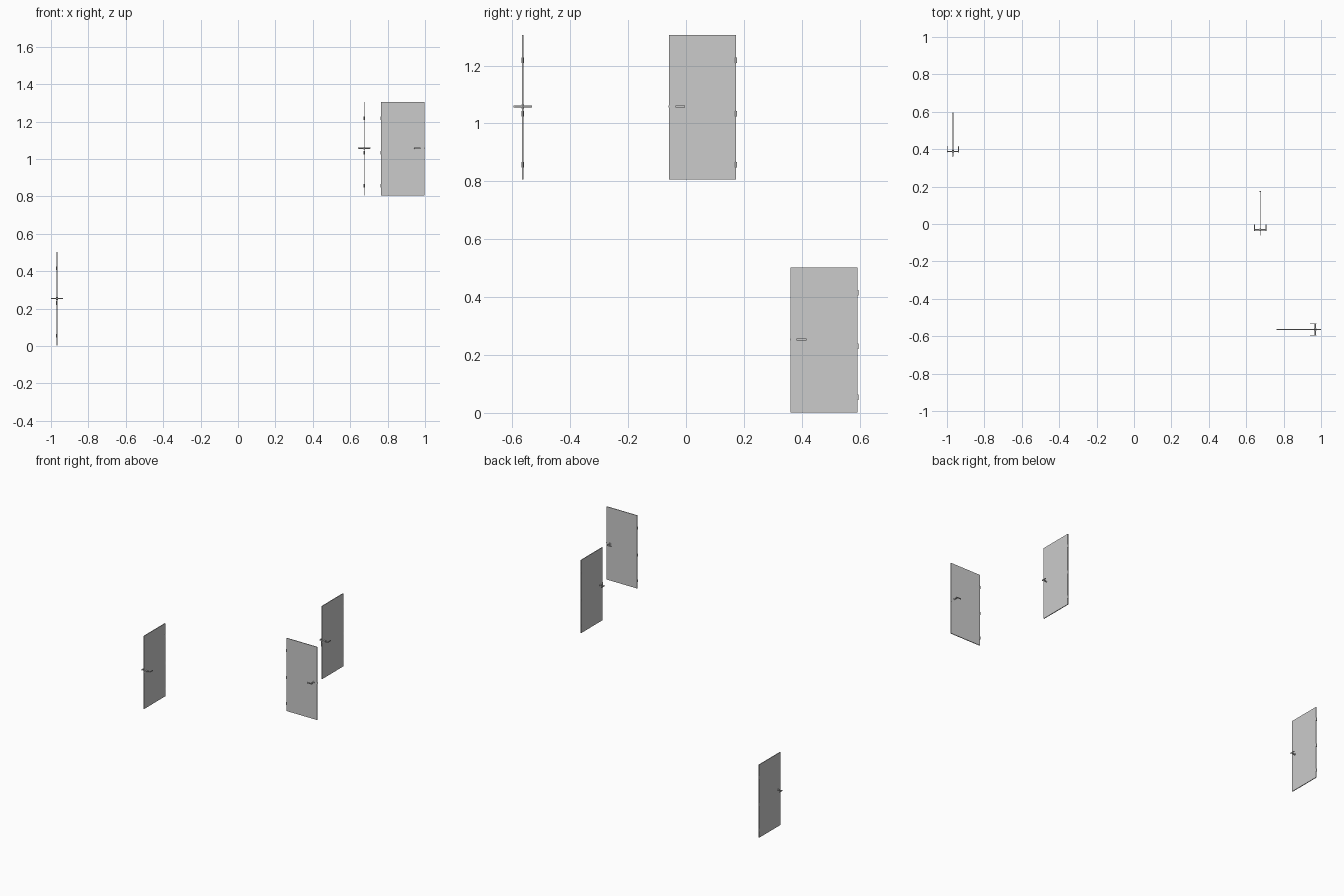
import bpy
from math import pi
from mathutils import Matrix

if "Cube" in bpy.data.objects:
    bpy.data.objects.remove(bpy.data.objects["Cube"])

H, W, T = 0.5, 0.231, 0.005      # door height, width, thickness


def finish(ob, name, frame, bevel=0):
    # place a part built in door space (x = from latch edge, y = thickness)
    ob.name = name
    ob.matrix_world = frame @ ob.matrix_basis
    if bevel:
        m = ob.modifiers.new("bevel", 'BEVEL')
        m.width, m.segments = bevel, 2


def box(name, frame, loc, size, bevel=0):
    bpy.ops.mesh.primitive_cube_add(size=1)
    ob = bpy.context.object
    ob.data.transform(Matrix.Diagonal((*size, 1)))
    ob.location = loc
    ob.matrix_basis = Matrix.Translation(loc)
    finish(ob, name, frame, bevel)


def rod(name, frame, loc, r, length, axis='Z'):
    bpy.ops.mesh.primitive_cylinder_add(vertices=16, radius=r, depth=length)
    ob = bpy.context.object
    if axis != 'Z':
        ob.data.transform(Matrix.Rotation(pi / 2, 4, 'X' if axis == 'Y' else 'Y'))
    bpy.ops.object.shade_smooth_by_angle()
    ob.matrix_basis = Matrix.Translation(loc)
    finish(ob, name, frame)


def door(tag, pos, angle):
    f = Matrix.Translation(pos) @ Matrix.Rotation(angle, 4, 'Z')
    box(tag + "_panel", f, (W / 2, 0, H / 2), (W, T, H))
    # latch plate and bolt on the free edge
    box(tag + "_latch_plate", f, (0.0005, 0, 0.242), (0.002, 0.0052, 0.036))
    box(tag + "_latch_bolt", f, (0.0, 0, 0.252), (0.005, 0.003, 0.007))
    # lever handle on both faces
    for side, s in (("front", -1), ("back", 1)):
        rod(f"{tag}_{side}_rose", f, (0.027, s * 0.0035, 0.252), 0.007, 0.003, 'Y')
        rod(f"{tag}_{side}_stem", f, (0.027, s * 0.016, 0.252), 0.0035, 0.028, 'Y')
        box(f"{tag}_{side}_lever", f, (0.038, s * 0.0302, 0.252),
            (0.034, 0.004, 0.007), 0.001)
    # hinge knuckles
    for i, z in enumerate((0.052, 0.228, 0.413)):
        rod(f"{tag}_hinge_{i}", f, (W, 0, z), 0.004, 0.019)


door("lower_door", (-0.968, 0.361, 0.002), pi / 2)
door("upper_side_door", (0.675, -0.058, 0.806), pi / 2)
door("upper_front_door", (0.9965, -0.564, 0.806), pi)
